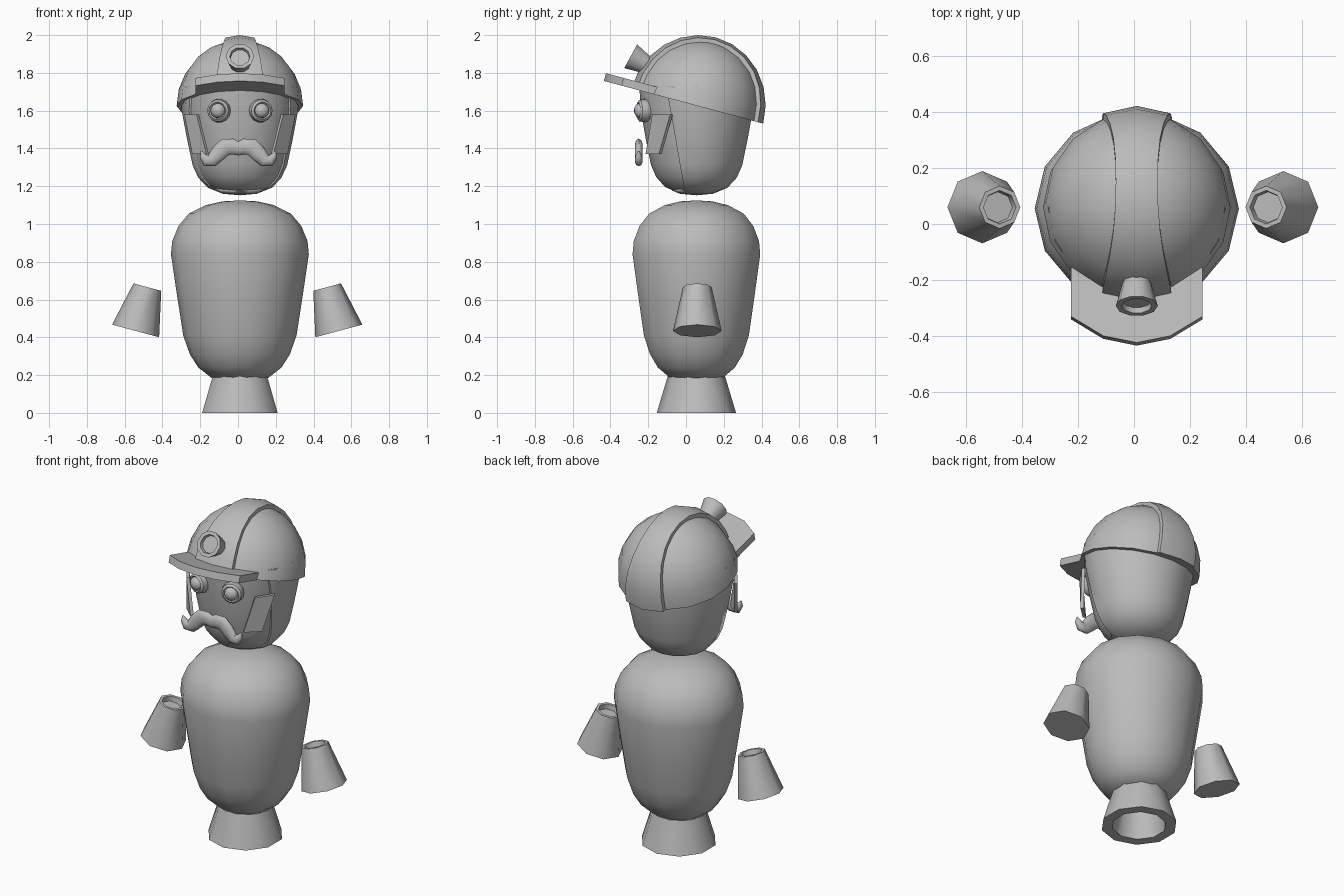
import bpy, bmesh, math
from mathutils import Matrix, Vector

cube = bpy.data.objects.get("Cube")
if cube:
    bpy.data.objects.remove(cube, do_unlink=True)

grey = bpy.data.materials.new("plain_grey")
grey.use_nodes = True
GREY = (0.5, 0.5, 0.5, 1)
grey.diffuse_color = GREY
grey.node_tree.nodes["Principled BSDF"].inputs["Base Color"].default_value = GREY

CX, CY = 0.01, 0.055
T = Matrix.Translation


def finish(name, bm, matrix=Matrix(), angle=50):
    bmesh.ops.remove_doubles(bm, verts=bm.verts, dist=0.0005)
    bmesh.ops.recalc_face_normals(bm, faces=bm.faces)
    mesh = bpy.data.meshes.new(name)
    bm.to_mesh(mesh)
    bm.free()
    mesh.transform(matrix)
    mesh.materials.append(grey)
    obj = bpy.data.objects.new(name, mesh)
    bpy.context.collection.objects.link(obj)
    bpy.ops.object.select_all(action='DESELECT')
    obj.select_set(True)
    bpy.context.view_layer.objects.active = obj
    bpy.ops.object.shade_smooth_by_angle(angle=math.radians(angle))
    return obj


def grid(bm, rows, wrap=True):
    """Skin consecutive rows of points with quads."""
    rows = [[bm.verts.new(p) for p in row] for row in rows]
    n = len(rows[0])
    for a, b in zip(rows, rows[1:]):
        for i in range(n if wrap else n - 1):
            j = (i + 1) % n
            bm.faces.new((a[i], a[j], b[j], b[i]))
    return rows


def lathe(name, profile, sides, matrix, sx=1, sy=1, phase=0, angle=50):
    """Revolve (radius, height) points around z."""
    bm = bmesh.new()
    rows = []
    for r, z in profile:
        ring = [phase + math.tau * i / sides for i in range(sides)]
        rows.append([(r * sx * math.cos(a), r * sy * math.sin(a), z) for a in ring])
    grid(bm, rows)
    bmesh.ops.dissolve_degenerate(bm, dist=0.0005, edges=bm.edges)
    return finish(name, bm, matrix, angle)


def plate(name, outline, depth, matrix=Matrix()):
    """Extrude an outline of 3D points along a vector."""
    bm = bmesh.new()
    face = bm.faces.new([bm.verts.new(p) for p in outline])
    new = bmesh.ops.extrude_face_region(bm, geom=[face])["geom"]
    verts = [v for v in new if isinstance(v, bmesh.types.BMVert)]
    bmesh.ops.translate(bm, verts=verts, vec=depth)
    return finish(name, bm, matrix, 30)


middle = T((CX, CY, 0))

# Body and flared hollow base
lathe("body", [(0, .18), (.15, .185), (.22, .24), (.265, .31), (.3, .41), (.334, .63),
               (.365, .84), (.358, .91), (.325, .99), (.27, 1.055), (.18, 1.1), (.09, 1.12), (0, 1.125)],
      14, middle, sy=.95)
lathe("base", [(0, .2), (.15, .2), (.21, 0), (.15, 0), (.12, .17), (0, .17)], 10, middle, phase=math.pi / 2)

# Hollow-topped hands
for side, name in ((1, "left_hand"), (-1, "right_hand")):
    tilt = Matrix.Rotation(math.radians(-15 * side), 4, 'Y')
    lathe(name, [(0, 0), (.129, 0), (.076, .24), (.06, .24), (.055, .21), (0, .21)], 8,
          T((.538 * side - .004, .06, .434)) @ tilt, phase=0)

# Face, and the hood around it cut open at the front
head = [(0, 1.152), (.09, 1.16), (.17, 1.192), (.22, 1.245), (.25, 1.31), (.28, 1.45), (.308, 1.6), (.316, 1.73), (0, 1.73)]
lathe("face", [(r * .96, z + .004) for r, z in head], 16, T((CX, CY - .008, 0)), sy=.97)
hood = lathe("hood", head, 16, middle, sy=.97)
bm = bmesh.new()
bmesh.ops.create_cube(bm, size=1)
tilt = Matrix.Rotation(math.radians(10), 4, 'X')
cutter = finish("hood_cutter", bm, T((CX, -.01, 1.19)) @ tilt @ T((0, -.5, .5)))
cutter.hide_render = True
cutter.hide_viewport = True
cut = hood.modifiers.new("front_opening", 'BOOLEAN')
cut.operation = 'DIFFERENCE'
cut.solver = 'EXACT'
cut.object = cutter

# Sideburns
for s, name in ((1, "left_sideburn"), (-1, "right_sideburn")):
    outline = [(s * .218, -.165, 1.58), (s * .282, -.07, 1.58), (s * .24, -.13, 1.37), (s * .165, -.2, 1.37)]
    plate(name, outline, (s * .012, -.014, 0), T((CX, 0, 0)))

# Helmet dome, tilted up at the front
cap = T((CX, .06, 1.625)) @ Matrix.Rotation(math.radians(-15), 4, 'X')
R, H = .335, .35
arc = [math.pi / 2 * i / 6 for i in range(7)]
lathe("helmet", [(0, 0)] + [(R * math.cos(a), H * math.sin(a)) for a in arc], 16, cap)

# Raised ridge over the dome, flaring towards both ends
bm = bmesh.new()
rows = []
for i in range(13):
    a = math.pi * i / 12
    w = .075 + .05 * abs(math.cos(a)) ** 2.5
    row = []
    for x, lift in ((-w, -.03), (-w, .022), (0, .026), (w, .022), (w, -.03)):
        q = math.sqrt(1 - (x / R) ** 2)
        row.append((x, -(R * q + lift) * math.cos(a), (H * q + lift) * math.sin(a)))
    rows.append(row)
rows = grid(bm, rows)
for end in (rows[0], rows[-1]):
    bm.faces.new(end)
finish("helmet_ridge", bm, cap, 35)

# Brim
half = [(.235, -.2), (.235, -.415), (.12, -.487)]
outline = [(x, y, 0) for x, y in half] + [(0, -.512, 0)] + [(-x, y, 0) for x, y in reversed(half)]
plate("brim", outline, (0, 0, .042), cap)

# Lamp
lamp_turn = Vector((0, -.88, .48)).to_track_quat('Z', 'Y').to_matrix().to_4x4()
lathe("lamp", [(0, -.14), (.045, -.14), (.052, -.09), (.075, 0), (.054, 0), (.05, -.02), (0, -.02)],
      10, T((CX, -.293, 1.888)) @ lamp_turn)

# Eyes: rounded ring with a domed centre
for s, name in ((1, "left_eye"), (-1, "right_eye")):
    turn = Vector((s * .25, -1, 0)).to_track_quat('Z', 'Y').to_matrix().to_4x4()
    lathe(name, [(0, -.04), (.05, -.04), (.063, -.01), (.058, .02), (.046, .03), (.039, .022),
                 (.036, .034), (.02, .046), (0, .05)], 14, T((CX + s * .112, -.225, 1.6)) @ turn, angle=40)

# Moustache: a flattened tapering sweep
half = [(.03, 1.41, .042), (.07, 1.408, .046), (.105, 1.375, .043), (.14, 1.337, .036),
        (.17, 1.336, .03), (.188, 1.36, .018), (.196, 1.385, .004)]
path = [(-x, z, r) for x, z, r in reversed(half)] + [(0, 1.4, .037)] + half
bm = bmesh.new()
rows = []
for i, (x, z, r) in enumerate(path):
    p, q = path[max(i - 1, 0)], path[min(i + 1, len(path) - 1)]
    n = Vector((p[1] - q[1], q[0] - p[0])).normalized()
    ring = [math.tau * k / 10 for k in range(10)]
    rows.append([(x + n.x * r * math.cos(a), -.25 - min(r, .022) * math.sin(a),
                  z + n.y * r * math.cos(a)) for a in ring])
rows = grid(bm, rows)
for end in (rows[0], rows[-1]):
    bm.faces.new(end)
finish("moustache", bm, T((CX - .008, 0, 0)), 60)
